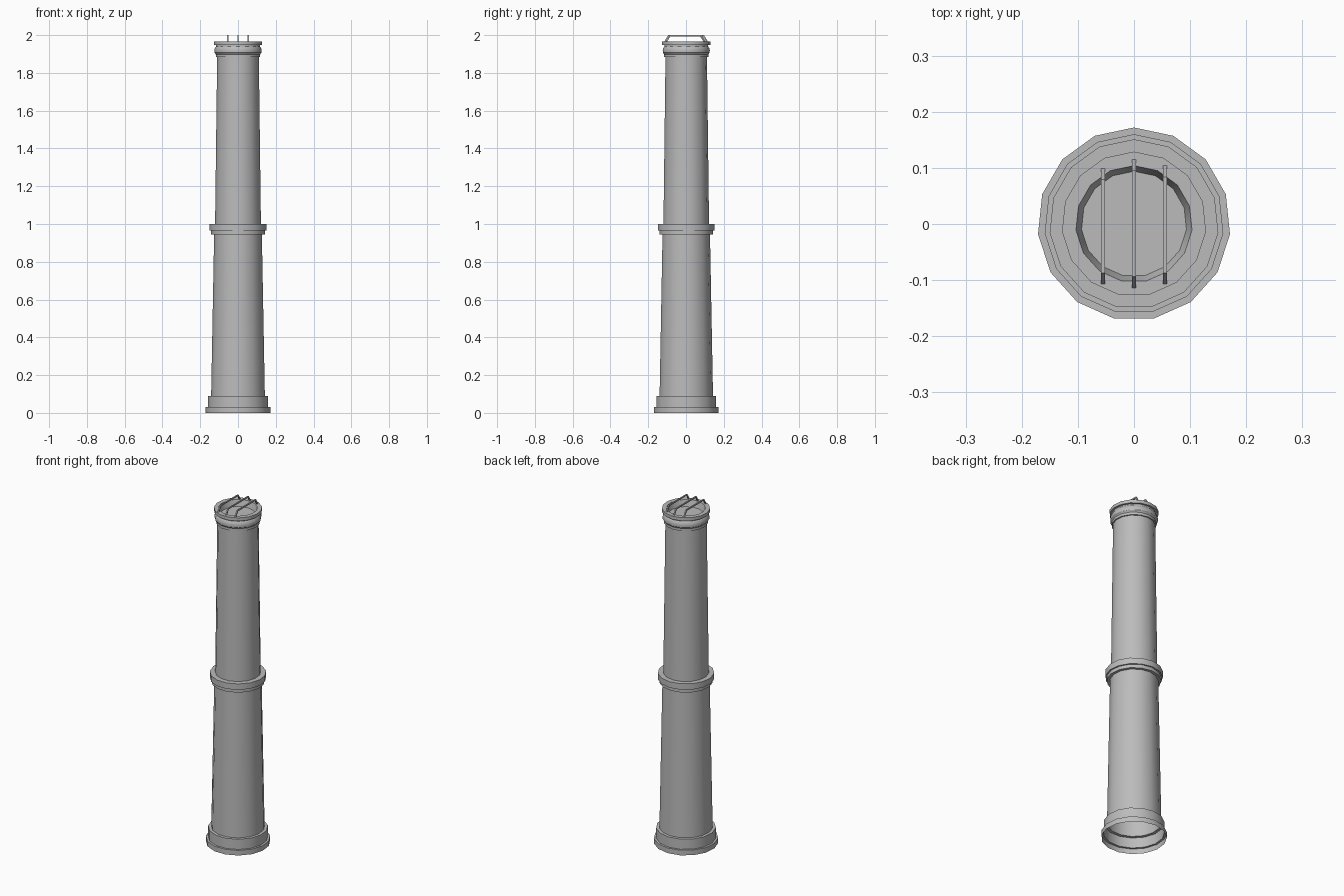
import bpy, bmesh, math
from mathutils import Vector

cube = bpy.data.objects.get("Cube")
if cube:
    bpy.data.objects.remove(cube, do_unlink=True)

SIDES = 15

mat = bpy.data.materials.new("weathered_grey")
mat.use_nodes = True
GREY = (0.5, 0.5, 0.5, 1)
mat.diffuse_color = GREY
mat.node_tree.nodes["Principled BSDF"].inputs["Base Color"].default_value = GREY


def finish(name, bm):
    """Turn a bmesh into a shaded, coloured object."""
    mesh = bpy.data.meshes.new(name)
    bm.to_mesh(mesh)
    bm.free()
    obj = bpy.data.objects.new(name, mesh)
    bpy.context.collection.objects.link(obj)
    mesh.materials.append(mat)
    bpy.ops.object.select_all(action='DESELECT')
    obj.select_set(True)
    bpy.context.view_layer.objects.active = obj
    bpy.ops.object.shade_smooth_by_angle(angle=math.radians(32))
    return obj


def lathe(name, profile, cap_end=False):
    """Revolve (radius, height) points, listed bottom outside to top inside."""
    bm = bmesh.new()
    rings = []
    for r, z in profile:
        ring = []
        for i in range(SIDES):
            a = math.tau * i / SIDES + math.pi / 2
            ring.append(bm.verts.new((r * math.cos(a), r * math.sin(a), z)))
        rings.append(ring)
    for low, high in zip(rings, rings[1:]):
        for i in range(SIDES):
            j = (i + 1) % SIDES
            bm.faces.new((low[i], low[j], high[j], high[i]))
    if cap_end:
        bm.faces.new(rings[-1])
    return finish(name, bm)


def bar(name, x, path, width, thick):
    """Flat strap bent along (y, z) points, with mitred corners."""
    pts = [Vector(p) for p in path]
    dirs = [(b - a).normalized() for a, b in zip(pts, pts[1:])]
    bm = bmesh.new()
    rings = []
    for i, p in enumerate(pts):
        d0, d1 = dirs[max(i - 1, 0)], dirs[min(i, len(dirs) - 1)]
        t = (d0 + d1).normalized()
        n = Vector((-t.y, t.x)) / t.dot(d0)
        q = p - n * thick
        rings.append([bm.verts.new((x + s * width / 2, v.x, v.y))
                      for s, v in ((-1, p), (1, p), (1, q), (-1, q))])
    for a, b in zip(rings, rings[1:]):
        for i in range(4):
            j = (i + 1) % 4
            bm.faces.new((a[i], a[j], b[j], b[i]))
    bm.faces.new(rings[0])
    bm.faces.new(rings[-1])
    bmesh.ops.recalc_face_normals(bm, faces=bm.faces)
    return finish(name, bm)


# Stepped base and tapered lower shaft, open underneath
lathe("lower_shaft", [(0.172, 0), (0.172, 0.03), (0.16, 0.03), (0.16, 0.09),
                      (0.143, 0.09), (0.127, 0.945)])

# Joint collar between the two sections
lathe("joint_collar", [(0.127, 0.945), (0.143, 0.945), (0.143, 0.965),
                       (0.151, 0.965), (0.151, 1.0), (0.122, 1.0)])

# Upper shaft, rounded moulding, rim and recessed top
lathe("upper_shaft_and_rim", [
    (0.122, 1.0), (0.111, 1.883), (0.118, 1.883), (0.118, 1.898),
    (0.125, 1.907), (0.126, 1.92), (0.123, 1.932), (0.117, 1.94),
    (0.117, 1.948), (0.129, 1.948), (0.129, 1.967), (0.104, 1.967),
    (0.094, 1.93)], cap_end=True)

# Guard bars across the opening
for side, x, front, back in (("right", -0.055, -0.109, 0.101),
                             ("middle", 0, -0.116, 0.117),
                             ("left", 0.055, -0.109, 0.106)):
    bar("guard_bar_" + side, x,
        [(front, 1.964), (front + 0.022, 2.0), (back - 0.022, 2.0), (back, 1.964)],
        0.007, 0.007)
